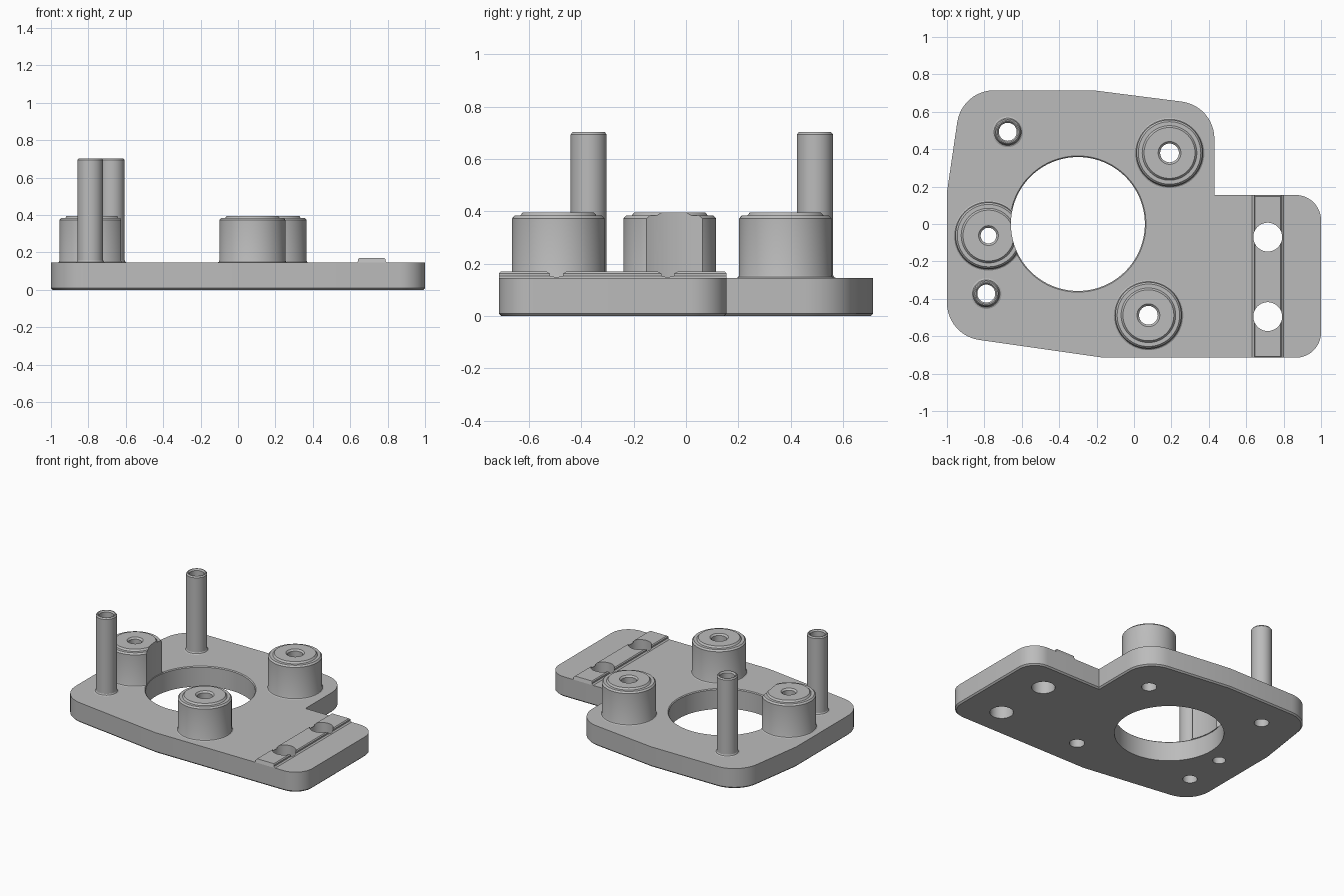
import bpy, bmesh, math
from mathutils import Vector

if "Cube" in bpy.data.objects:
    bpy.data.objects.remove(bpy.data.objects["Cube"])

grey = bpy.data.materials.new("plain grey")
grey.diffuse_color = (0.5, 0.5, 0.5, 1)
grey.use_nodes = True
grey.node_tree.nodes["Principled BSDF"].inputs["Base Color"].default_value = grey.diffuse_color

TOP = 0.145                      # plate top height
OPENING = (-0.30, 0.0, 0.358)    # x, y, radius of the large opening


def finish(bm, name):
    bmesh.ops.recalc_face_normals(bm, faces=bm.faces)
    me = bpy.data.meshes.new(name)
    bm.to_mesh(me)
    bm.free()
    me.materials.append(grey)
    ob = bpy.data.objects.new(name, me)
    bpy.context.collection.objects.link(ob)
    return ob


def select(ob):
    bpy.ops.object.select_all(action='DESELECT')
    ob.select_set(True)
    bpy.context.view_layer.objects.active = ob


def smooth(ob):
    select(ob)
    bpy.ops.object.shade_smooth_by_angle(angle=math.radians(25))


def lathe(name, x, y, profile, n=64, closed=True):
    """Spin an (r, z) profile; closed makes a ring, otherwise the ends are capped."""
    bm = bmesh.new()
    rings = []
    for r, z in profile:
        rings.append([bm.verts.new((x + r * math.cos(2 * math.pi * i / n),
                                    y + r * math.sin(2 * math.pi * i / n), z)) for i in range(n)])
    pairs = list(zip(rings, rings[1:]))
    if closed:
        pairs.append((rings[-1], rings[0]))
    else:
        bm.faces.new(rings[0])
        bm.faces.new(rings[-1])
    for a, b in pairs:
        for i in range(n):
            j = (i + 1) % n
            bm.faces.new((a[i], a[j], b[j], b[i]))
    return finish(bm, name)


def cut(ob, x, y, profile, n=64):
    cutter = lathe("cutter", x, y, profile, n, closed=False)
    cutter.hide_render = True
    select(ob)
    mod = ob.modifiers.new("cut", 'BOOLEAN')
    mod.operation, mod.solver, mod.object = 'DIFFERENCE', 'EXACT', cutter
    bpy.ops.object.modifier_apply(modifier=mod.name)
    bpy.data.objects.remove(cutter)


def rounded(corners, steps=12):
    """Outline points from (x, y, radius) corners."""
    pts = []
    for i, (x, y, r) in enumerate(corners):
        p = Vector((x, y))
        if r == 0:
            pts.append(p)
            continue
        a = (Vector(corners[i - 1][:2]) - p).normalized()
        b = (Vector(corners[(i + 1) % len(corners)][:2]) - p).normalized()
        half = a.angle(b) / 2
        centre = p + (a + b).normalized() * r / math.sin(half)
        start = p + a * r / math.tan(half) - centre
        end = p + b * r / math.tan(half) - centre
        sweep = math.pi - 2 * half
        for k in range(steps + 1):
            t = k / steps
            pts.append(centre + (start * math.sin((1 - t) * sweep)
                                 + end * math.sin(t * sweep)) / math.sin(sweep))
    return pts


# Base plate with a chamfered lower edge
outline = rounded([(-0.92, 0.715, 0.2), (-0.22, 0.715, 0), (0.43, 0.632, 0.2),
                   (0.43, 0.155, 0), (1, 0.155, 0.135), (1, -0.715, 0.135),
                   (-0.16, -0.715, 0), (-1, -0.595, 0.2), (-1, 0.17, 0)])
bm = bmesh.new()
bottom = bm.faces.new([bm.verts.new((p.x, p.y, 0)) for p in outline])
up = bmesh.ops.extrude_face_region(bm, geom=[bottom], use_keep_orig=True)
bmesh.ops.translate(bm, vec=(0, 0, TOP), verts=[v for v in up["geom"] if isinstance(v, bmesh.types.BMVert)])
low = [e for e in bm.edges if all(v.co.z < 1e-6 for v in e.verts)]
bmesh.ops.recalc_face_normals(bm, faces=bm.faces)
bmesh.ops.bevel(bm, geom=low, offset=0.01, segments=1, affect='EDGES')
plate = finish(bm, "base_plate")

# Raised rail across the right tab
bm = bmesh.new()
section = [(0.632, TOP), (0.642, TOP + 0.008), (0.642, 0.163), (0.648, 0.17),
           (0.782, 0.17), (0.788, 0.163), (0.788, TOP + 0.008), (0.798, TOP)]
ends = [[bm.verts.new((x, y + s * max(0, z - 0.163), z)) for x, z in section]
        for y, s in ((-0.715, 1), (0.155, -1))]
for e in ends:
    bm.faces.new(e)
for i in range(len(section)):
    j = (i + 1) % len(section)
    bm.faces.new((ends[0][i], ends[0][j], ends[1][j], ends[1][i]))
rail = finish(bm, "raised_rail")

# Large opening and bolt holes
ox, oy, orad = OPENING
cut(plate, ox, oy, [(orad, -0.1), (orad, TOP - 0.006), (orad + 0.006, TOP), (orad + 0.006, 0.3)], 128)
for y in (-0.07, -0.495):
    for part in (plate, rail):
        cut(part, 0.715, y, [(0.077, -0.1), (0.077, 0.3)])

# Round bosses with a stepped top and a countersunk hole
for name, x, y, h in (("back_boss", 0.19, 0.38, 0.05), ("front_boss", 0.077, -0.488, 0.05),
                      ("left_boss", -0.778, -0.062, 0.042)):
    cut(plate, x, y, [(h, -0.1), (h, 0.3)])
    boss = lathe(name, x, y, [(h, TOP), (0.187, TOP), (0.18, TOP + 0.004), (0.177, TOP + 0.012),
                              (0.177, 0.373), (0.167, 0.384), (0.146, 0.384), (0.136, 0.396),
                              (h + 0.011, 0.396), (h, 0.385)])
    if name == "left_boss":
        cut(boss, ox, oy, [(orad, -0.1), (orad, 0.6)], 128)
    smooth(boss)

# Tall hollow pins
for name, x, y in (("back_pin", -0.675, 0.493), ("front_pin", -0.79, -0.372)):
    cut(plate, x, y, [(0.048, -0.1), (0.048, 0.3)])
    smooth(lathe(name, x, y, [(0.048, TOP), (0.082, TOP), (0.073, TOP + 0.004), (0.069, TOP + 0.012),
                              (0.069, 0.694), (0.062, 0.703), (0.056, 0.703), (0.048, 0.693)], 48))

smooth(plate)
smooth(rail)
